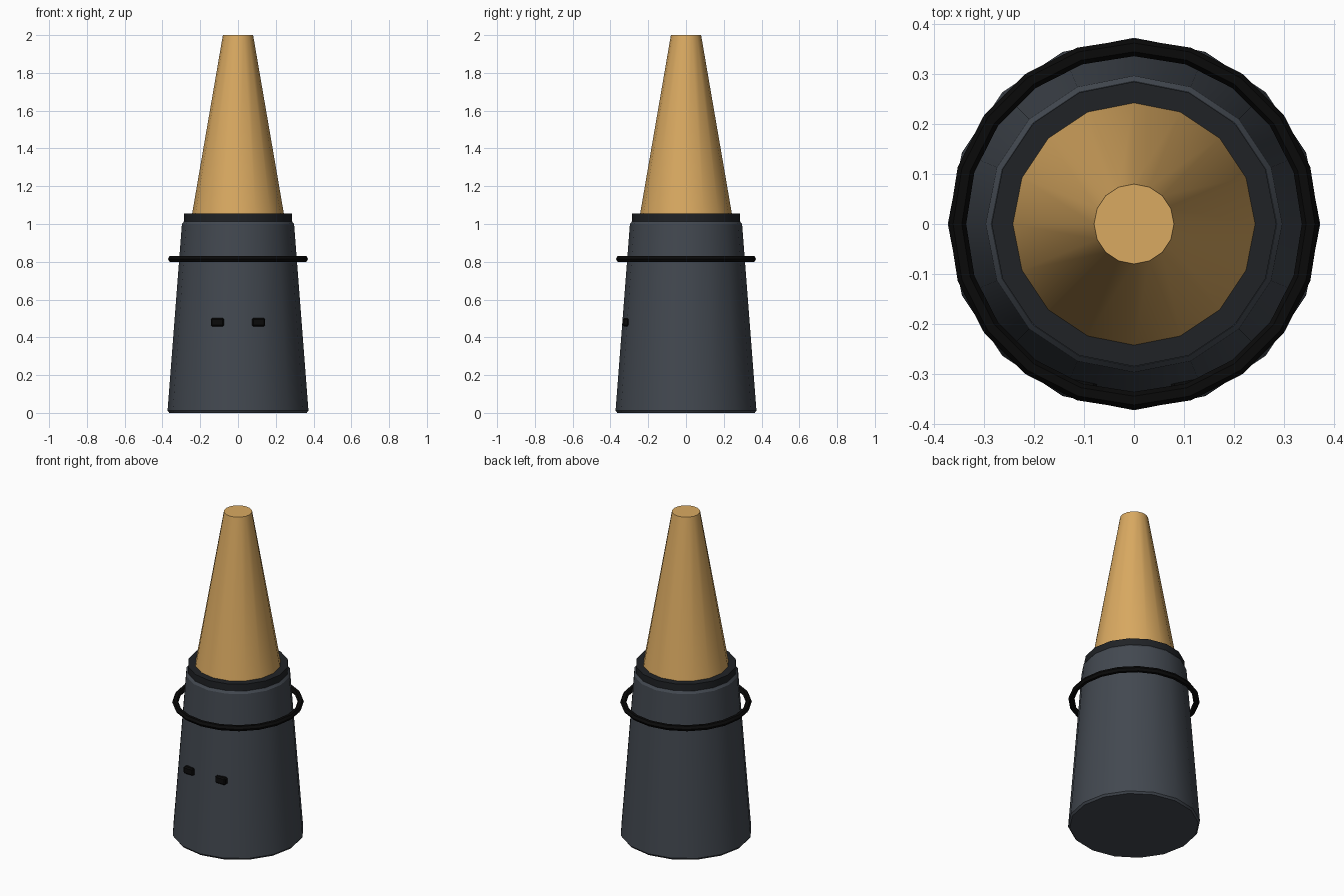
import bpy, bmesh, math

if "Cube" in bpy.data.objects:
    bpy.data.objects.remove(bpy.data.objects["Cube"])


def material(name, rgb):
    m = bpy.data.materials.new(name)
    m.diffuse_color = (*rgb, 1)
    m.use_nodes = True
    m.node_tree.nodes["Principled BSDF"].inputs["Base Color"].default_value = m.diffuse_color
    return m


GREY = material("slate", (0.055, 0.065, 0.08))
DARK = material("charcoal", (0.014, 0.016, 0.019))
BLACK = material("black", (0.003, 0.003, 0.003))
GOLD = material("tan", (0.70, 0.40, 0.12))


def finish(name, bm, mat):
    bmesh.ops.recalc_face_normals(bm, faces=bm.faces)
    me = bpy.data.meshes.new(name)
    bm.to_mesh(me)
    bm.free()
    ob = bpy.data.objects.new(name, me)
    bpy.context.collection.objects.link(ob)
    me.materials.append(mat)
    bpy.ops.object.select_all(action='DESELECT')
    bpy.context.view_layer.objects.active = ob
    ob.select_set(True)
    bpy.ops.object.shade_smooth_by_angle(angle=math.radians(30))
    return ob


def lathe(name, profile, sides, mat, closed=False):
    """Spin (radius, z) points around z; open profiles get end caps."""
    bm = bmesh.new()
    rings = [[bm.verts.new((r * math.cos(math.tau * i / sides),
                            r * math.sin(math.tau * i / sides), z))
              for i in range(sides)] for r, z in profile]
    pairs = list(zip(rings, rings[1:]))
    if closed:
        pairs.append((rings[-1], rings[0]))
    else:
        bm.faces.new(rings[0])
        bm.faces.new(rings[-1])
    for a, b in pairs:
        for i in range(sides):
            j = (i + 1) % sides
            bm.faces.new((a[i], a[j], b[j], b[i]))
    return finish(name, bm, mat)


# tapered body with softened rims
lathe("body", [(0.364, 0), (0.373, 0.012), (0.297, 1.0), (0.286, 1.014)], 16, GREY)

# collar and tapered tip
lathe("collar", [(0.285, 1.005), (0.285, 1.056)], 16, DARK)
lathe("tip", [(0.2445, 1.045), (0.08, 2.0)], 16, GOLD)

# loose ring with a hexagonal section
section = [(0.3535 + 0.0175 * math.cos(math.tau * k / 6),
            0.815 + 0.0175 * math.sin(math.tau * k / 6)) for k in range(6)]
lathe("ring", section, 20, BLACK, closed=True)

# two small front slots
for side, x in (("left", -0.109), ("right", 0.109)):
    bm = bmesh.new()
    bmesh.ops.create_cube(bm, size=1)
    bmesh.ops.scale(bm, vec=(0.07, 0.032, 0.044), verts=bm.verts)
    bmesh.ops.bevel(bm, geom=bm.edges[:], offset=0.007, segments=1, affect='EDGES')
    bmesh.ops.translate(bm, vec=(x, -0.319, 0.48), verts=bm.verts)
    finish(side + "_slot", bm, BLACK)
